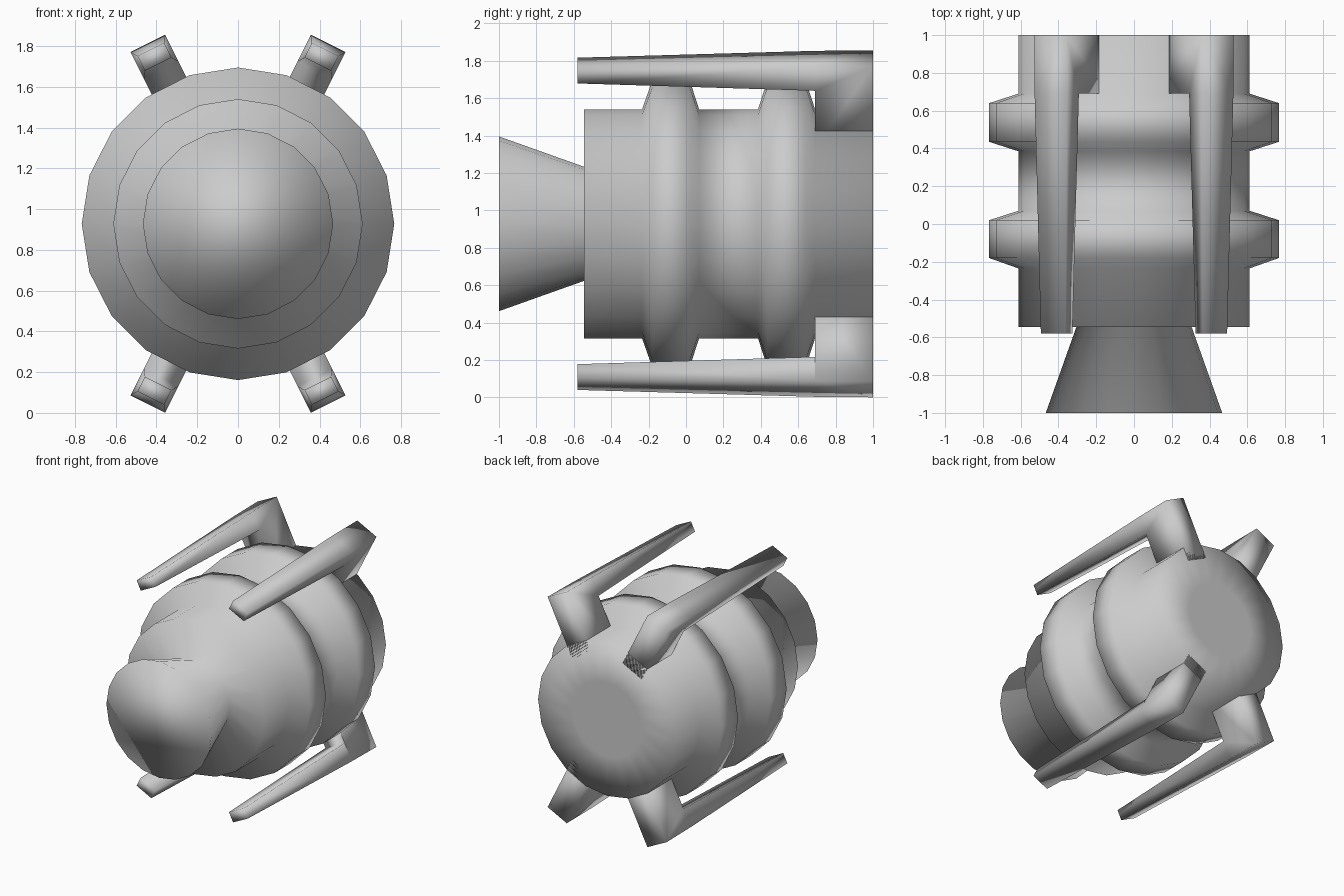
import bpy, bmesh
from math import sin, cos, pi, atan2
from mathutils import Vector

if "Cube" in bpy.data.objects:
    bpy.data.objects.remove(bpy.data.objects["Cube"])

CZ = 0.928      # height of the central axis
SIDES = 20


def finish(bm, name):
    bmesh.ops.recalc_face_normals(bm, faces=bm.faces)
    me = bpy.data.meshes.new(name)
    bm.to_mesh(me)
    bm.free()
    for p in me.polygons:
        p.use_smooth = True
    ob = bpy.data.objects.new(name, me)
    bpy.context.collection.objects.link(ob)
    return ob


def lathe(name, profile):
    """Revolve (y, radius) points round the y axis and cap both ends."""
    bm = bmesh.new()
    rings = []
    for y, r in profile:
        rings.append([bm.verts.new((r * sin(2 * pi * i / SIDES), y,
                                    CZ + r * cos(2 * pi * i / SIDES)))
                      for i in range(SIDES)])
    for a, b in zip(rings, rings[1:]):
        for i in range(SIDES):
            j = (i + 1) % SIDES
            bm.faces.new((a[i], a[j], b[j], b[i]))
    bm.faces.new(rings[0])
    bm.faces.new(rings[-1])
    return finish(bm, name)


# Nozzle, ribbed drum and flat back, one turned body
lathe("ribbed_body", [
    (-1.0, 0.467), (-0.545, 0.305), (-0.545, 0.612), (-0.235, 0.612),
    (-0.18, 0.767), (0.02, 0.767), (0.07, 0.612), (0.385, 0.612),
    (0.435, 0.767), (0.64, 0.767), (0.69, 0.612), (1.0, 0.612), (1.0, 0.3)])


def arm(name, sx, sz):
    """L-shaped arm: side outline (y, radius, half width) given thickness."""
    radial = Vector((0.447 * sx, 0, 0.894 * sz))
    side = Vector((0.894 * sx, 0, -0.447 * sz))
    outline = [(1.0, 0.5, 0.095), (1.0, 0.99, 0.095), (0.69, 0.987, 0.095),
               (-0.58, 0.957, 0.073), (-0.58, 0.876, 0.073),
               (0.69, 0.843, 0.095), (0.69, 0.5, 0.095)]
    bm = bmesh.new()
    walls = []
    for s in (-1, 1):
        walls.append([bm.verts.new(Vector((0, y, CZ)) + radial * r + side * w * s)
                      for y, r, w in outline])
    a, b = walls
    n = len(outline)
    for i in range(n):
        j = (i + 1) % n
        bm.faces.new((a[i], a[j], b[j], b[i]))
    # Side walls split into post and finger
    for v in walls:
        bm.faces.new((v[0], v[1], v[2], v[5], v[6]))
        bm.faces.new((v[2], v[3], v[4], v[5]))
    return finish(bm, name)


# Four arms round the back end
for sx, h in ((-1, "left"), (1, "right")):
    for sz, v in ((-1, "lower"), (1, "upper")):
        arm(f"{v}_{h}_arm", sx, sz)
